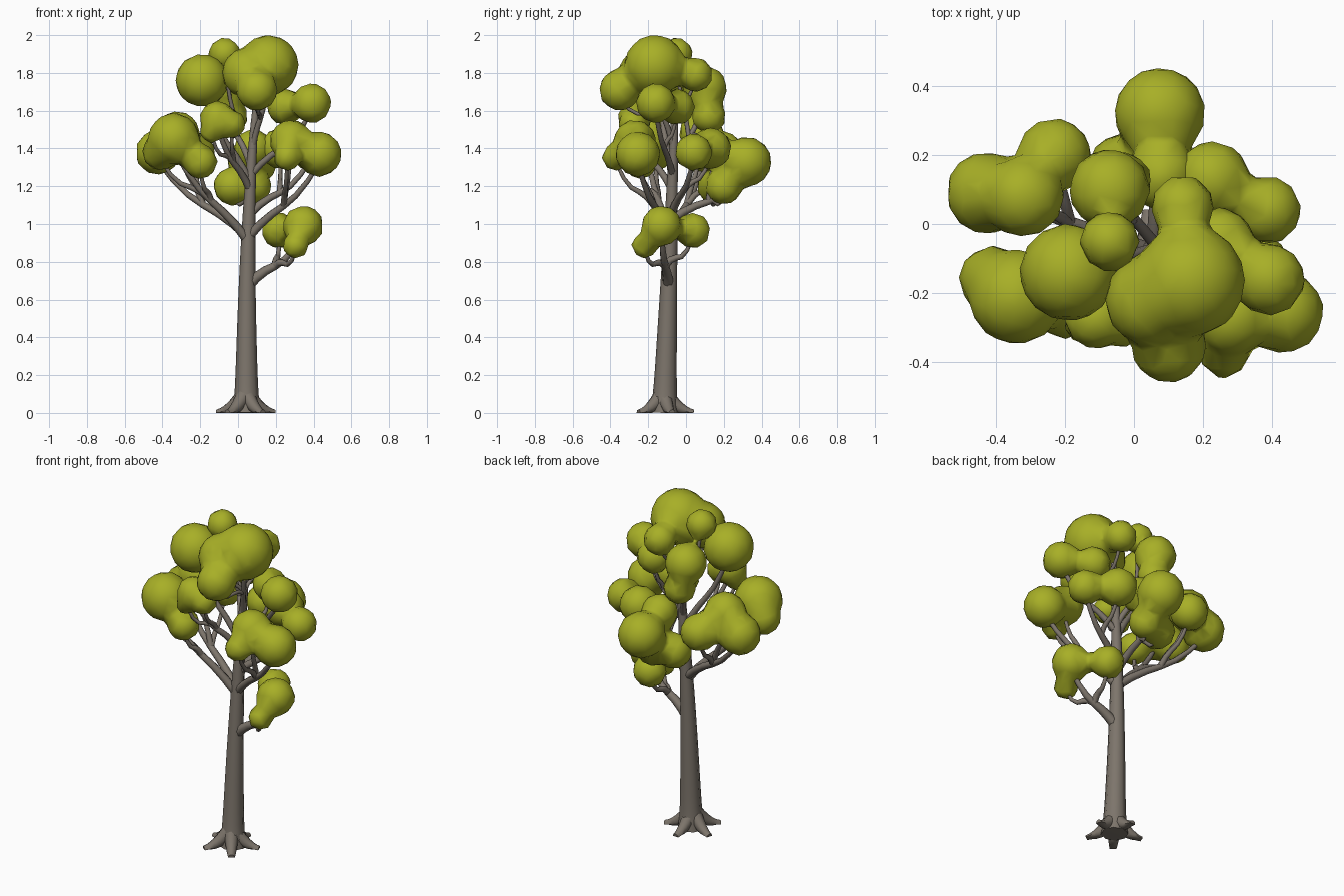
import bpy, bmesh, math
from mathutils import Vector

if "Cube" in bpy.data.objects:
    bpy.data.objects.remove(bpy.data.objects["Cube"])


def material(name, rgb):
    m = bpy.data.materials.new(name)
    m.diffuse_color = (*rgb, 1)
    m.use_nodes = True
    m.node_tree.nodes["Principled BSDF"].inputs["Base Color"].default_value = m.diffuse_color
    return m


BARK = material("grey brown bark", (0.205, 0.178, 0.148))
LEAF = material("olive green leaves", (0.39, 0.43, 0.02))


def make_active(ob):
    bpy.ops.object.select_all(action='DESELECT')
    ob.select_set(True)
    bpy.context.view_layer.objects.active = ob


def limb(name, path, radius, steps):
    """Tapered tube following path(t), radius(t) for t from 0 to 1."""
    cu = bpy.data.curves.new(name, 'CURVE')
    cu.dimensions = '3D'
    cu.bevel_depth = 1
    cu.bevel_resolution = 2
    cu.use_fill_caps = True
    sp = cu.splines.new('POLY')
    sp.points.add(steps)
    for i, p in enumerate(sp.points):
        t = i / steps
        p.co = (*path(t), 1)
        p.radius = radius(t)
    ob = bpy.data.objects.new(name, cu)
    bpy.context.collection.objects.link(ob)
    make_active(ob)
    bpy.ops.object.convert(target='MESH')
    ob = bpy.context.object
    for v in ob.data.vertices:          # keep the foot flat on the ground
        v.co.z = max(v.co.z, 0)
    ob.data.materials.clear()
    ob.data.materials.append(BARK)
    bpy.ops.object.shade_smooth_by_angle(angle=math.radians(60))


# trunk: gently leaning, tapering, flared at the foot
HEIGHT = 1.68


def trunk_at(z):
    return Vector((.045 + .055 * (z / HEIGHT) ** 3, -.115 + .035 * z, z))


def trunk_radius(z):
    return .064 - .029 * z + .012 * math.exp(-z / .07)


limb("trunk", lambda t: trunk_at(t * HEIGHT), lambda t: trunk_radius(t * HEIGHT), 24)

# five low flared roots
for i in range(5):
    a = math.radians(-55 + 72 * i)
    limb(f"root_{i + 1}",
         lambda t: (.04 + math.cos(a) * (.02 + .14 * t), -.12 + math.sin(a) * (.02 + .14 * t), .085 * (1 - t) ** 1.8),
         lambda t: .042 - .024 * t, 6)


def reach(start, ball):
    """Path that rises, levels out, then turns up into a leaf ball."""
    end = Vector(ball[:3]) - Vector((0, 0, .4 * ball[3]))
    return lambda t: start.lerp(end, t) + Vector((0, 0, .02 * math.sin(2 * math.pi * t) - .03 * math.sin(math.pi * t)))


def bough(name, height, balls):
    """Leaf balls (x, y, z, radius) fused together, on one branch with a fork to each ball."""
    main = reach(trunk_at(height), balls[0])
    r0 = .68 * trunk_radius(height)
    limb(name + "_branch", main, lambda t: r0 + (.012 - r0) * t, 6)
    for k, ball in enumerate(balls[1:]):
        limb(f"{name}_fork_{k + 1}", reach(main(.5), ball), lambda t: .7 * r0 * (1 - t) + .009 * t, 5)
    bm = bmesh.new()
    for x, y, z, r in balls:
        for v in bmesh.ops.create_icosphere(bm, subdivisions=3, radius=r * 1.02 + .001)['verts']:
            v.co += Vector((x, y, z))
    me = bpy.data.meshes.new(name + "_leaves")
    bm.to_mesh(me)
    bm.free()
    me.materials.append(LEAF)
    ob = bpy.data.objects.new(name + "_leaves", me)
    bpy.context.collection.objects.link(ob)
    # fuse the balls, soften the seams, reduce to coarse facets
    rm = ob.modifiers.new("fuse", 'REMESH')
    rm.mode = 'VOXEL'
    rm.voxel_size = .022
    sm = ob.modifiers.new("soften", 'SMOOTH')
    sm.iterations = 3
    de = ob.modifiers.new("facets", 'DECIMATE')
    de.ratio = .14
    make_active(ob)
    for m in list(ob.modifiers):
        bpy.ops.object.modifier_apply(modifier=m.name)
    ob.data.materials.clear()
    ob.data.materials.append(LEAF)
    for p in ob.data.polygons:
        p.material_index = 0
    bpy.ops.object.shade_smooth()


# boughs from the lowest to the crown
bough("low", .67, [(.345, -.13, .99, .106), (.22, .035, .965, .093), (.305, -.22, .885, .067)])
bough("left", .91, [(-.34, -.21, 1.45, .135), (-.41, -.16, 1.38, .095), (-.2, -.24, 1.33, .09)])
bough("left_back", .93, [(-.425, .09, 1.38, .117), (-.32, .08, 1.48, .115), (-.23, .2, 1.38, .105)])
bough("right", .93, [(.43, -.255, 1.37, .117), (.28, -.27, 1.44, .11), (.26, -.37, 1.355, .073)])
bough("right_back", 1.05, [(.385, .04, 1.38, .097), (.225, .13, 1.4, .108)])
bough("back", 1.02, [(.075, .32, 1.33, .13), (-.03, .16, 1.2, .1), (.08, .2, 1.2, .095), (.08, .14, 1.4, .1)])
bough("upper_left", 1.18, [(-.11, -.27, 1.56, .09), (-.035, -.28, 1.53, .075), (-.14, -.29, 1.49, .06)])
bough("upper_right", 1.26, [(.39, -.16, 1.64, .103), (.25, -.05, 1.62, .095)])
bough("crown_left", 1.22, [(-.19, -.14, 1.76, .138)])
bough("crown_back", 1.3, [(-.07, .1, 1.72, .115), (-.04, .12, 1.57, .09), (-.07, -.05, 1.9, .085)])
bough("crown_top", 1.4, [(.16, -.165, 1.84, .158), (.05, -.22, 1.8, .132), (.1, -.35, 1.71, .108), (.14, .05, 1.79, .09)])
